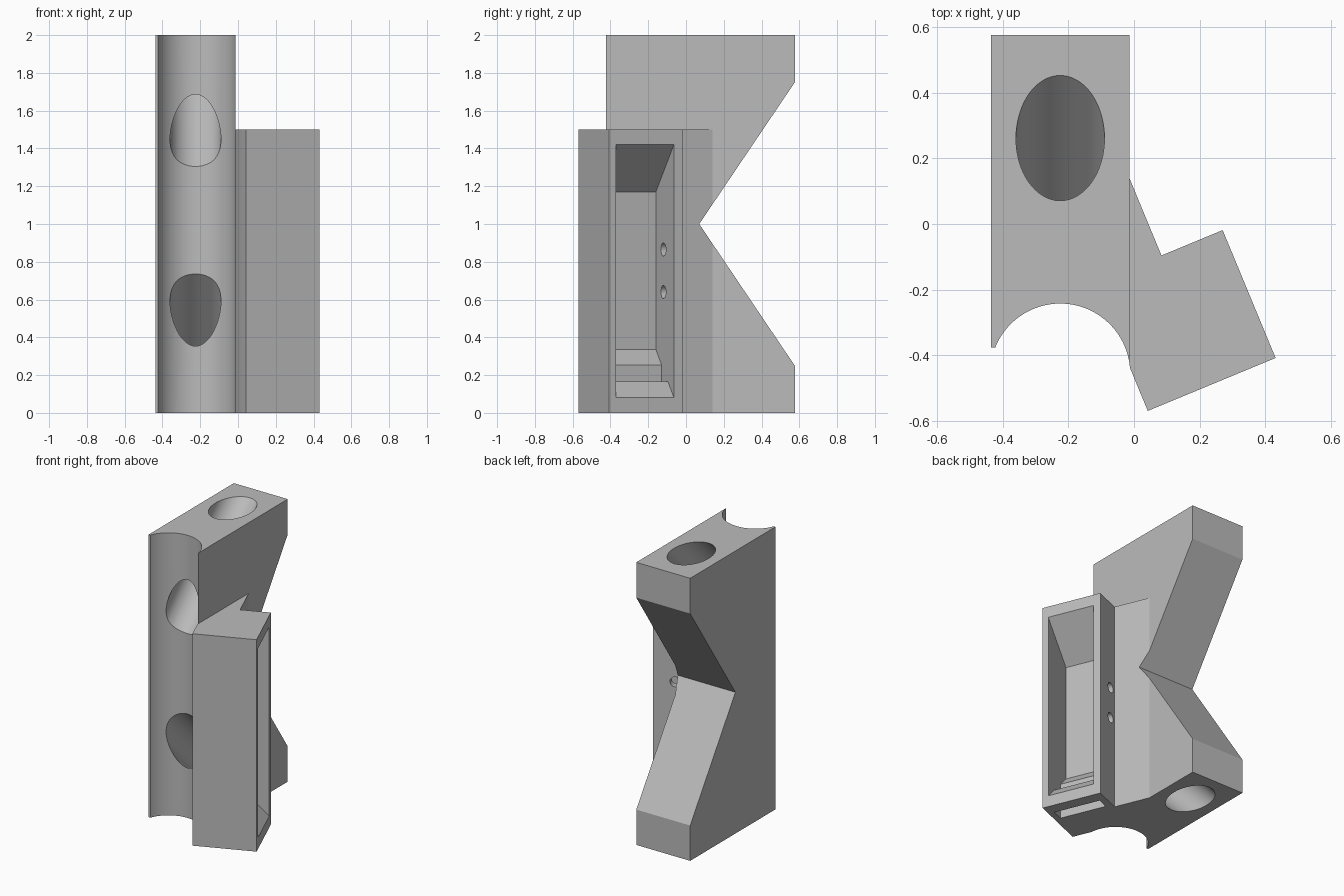
import bpy, bmesh, math
from mathutils import Vector, Matrix

cube = bpy.data.objects.get("Cube")
if cube:
    bpy.data.objects.remove(cube, do_unlink=True)

grey = bpy.data.materials.new("plain grey")
grey.use_nodes = True
colour = (0.5, 0.5, 0.5, 1)
grey.diffuse_color = colour
grey.node_tree.nodes["Principled BSDF"].inputs["Base Color"].default_value = colour


def finish(bm, name):
    bmesh.ops.recalc_face_normals(bm, faces=bm.faces)
    mesh = bpy.data.meshes.new(name)
    bm.to_mesh(mesh)
    bm.free()
    mesh.materials.append(grey)
    obj = bpy.data.objects.new(name, mesh)
    bpy.context.collection.objects.link(obj)
    return obj


def prism(name, corners, sweep):
    """Extrude a flat outline along a vector."""
    bm = bmesh.new()
    face = bm.faces.new([bm.verts.new(c) for c in corners])
    ext = bmesh.ops.extrude_face_region(bm, geom=[face])
    bmesh.ops.translate(bm, vec=Vector(sweep),
                        verts=[g for g in ext["geom"] if isinstance(g, bmesh.types.BMVert)])
    return finish(bm, name)


def rod(name, start, end, radius, sides=64):
    """Cylinder running between two points."""
    start, end = Vector(start), Vector(end)
    axis = end - start
    turn = axis.to_track_quat("Z", "Y").to_matrix().to_4x4()
    bm = bmesh.new()
    bmesh.ops.create_cone(bm, cap_ends=True, segments=sides, radius1=radius, radius2=radius,
                          depth=axis.length, matrix=Matrix.Translation((start + end) / 2) @ turn)
    return finish(bm, name)


def combine(target, tool, operation):
    tool.hide_render = True
    mod = target.modifiers.new(operation.title(), "BOOLEAN")
    mod.operation, mod.solver, mod.object = operation, "EXACT", tool
    bpy.context.view_layer.objects.active = target
    bpy.ops.object.modifier_apply(modifier=mod.name)
    bpy.data.objects.remove(tool, do_unlink=True)


# Angled holder frame: s runs outward, t runs back towards the block
ANGLE = math.radians(22.5)
SIDE = 0.422
U = Vector((math.cos(ANGLE), math.sin(ANGLE), 0))
V = Vector((-math.sin(ANGLE), math.cos(ANGLE), 0))


def local(s, t, z=0.0):
    return Vector((0.042, -0.57, z)) + U * s + V * t


# Main block
X0, X1, MID, BACK = -0.436, -0.014, -0.225, 0.576
body = prism("bracket_body", [(X0, -0.377, 0), (MID, -0.377, 0), (MID, -0.45, 0),
                              (X1, -0.45, 0), (X1, BACK, 0), (X0, BACK, 0)], (0, 0, 2))

# Angled holder with its neck reaching into the block
holder = prism("holder", [local(0, 0), local(SIDE, 0), local(SIDE, SIDE), local(0.22, SIDE),
                          local(0.22, 0.78), local(0, 0.78)], (0, 0, 1.5))
combine(body, holder, "UNION")

# V notch in the back
notch = prism("notch_cutter", [(-1, 0.07, 1), (-1, BACK, 0.25), (-1, 0.7, 0.25),
                               (-1, 0.7, 1.75), (-1, BACK, 1.75)], (2, 0, 0))
combine(body, notch, "DIFFERENCE")

# Round channel down the front
combine(body, rod("channel_cutter", (MID, -0.456, -0.1), (MID, -0.456, 2.1), 0.2134, 96),
        "DIFFERENCE")

# Slanted bores from the channel to the top and bottom
for level, y, out in ((2, 0.262, 1), (0, 0.302, -1)):
    outer = (MID, y + 0.3, level + 0.3 * out)
    inner = (MID, y - 0.8, level - 0.8 * out)
    combine(body, rod("bore_cutter", outer, inner, 0.135), "DIFFERENCE")

# Pocket with sloping floor and ceiling
T0, T1 = 0.041, 0.373
pocket = prism("pocket_cutter", [local(SIDE - d, T0, z) for d, z in
                                 ((-0.05, 0.03), (0.25, 0.335), (0.25, 1.17), (-0.05, 1.47))],
               V * (T1 - T0))
combine(body, pocket, "DIFFERENCE")

# Slot through the pocket floor
slot = prism("slot_cutter", [local(SIDE - d, t, -0.1) for d, t in
                             ((0.085, T0), (0.17, T0), (0.17, T1), (0.085, T1))], (0, 0, 0.5))
combine(body, slot, "DIFFERENCE")

# Two small screw holes through the pocket wall
for z in (0.64, 0.865):
    hole = rod("screw_hole_cutter", local(SIDE - 0.145, 0.25, z), local(SIDE - 0.145, 0.5, z),
               0.035, 32)
    combine(body, hole, "DIFFERENCE")

# Smooth bores, sharp corners
bpy.ops.object.select_all(action="DESELECT")
body.select_set(True)
bpy.context.view_layer.objects.active = body
bpy.ops.object.shade_smooth_by_angle(angle=math.radians(20))
